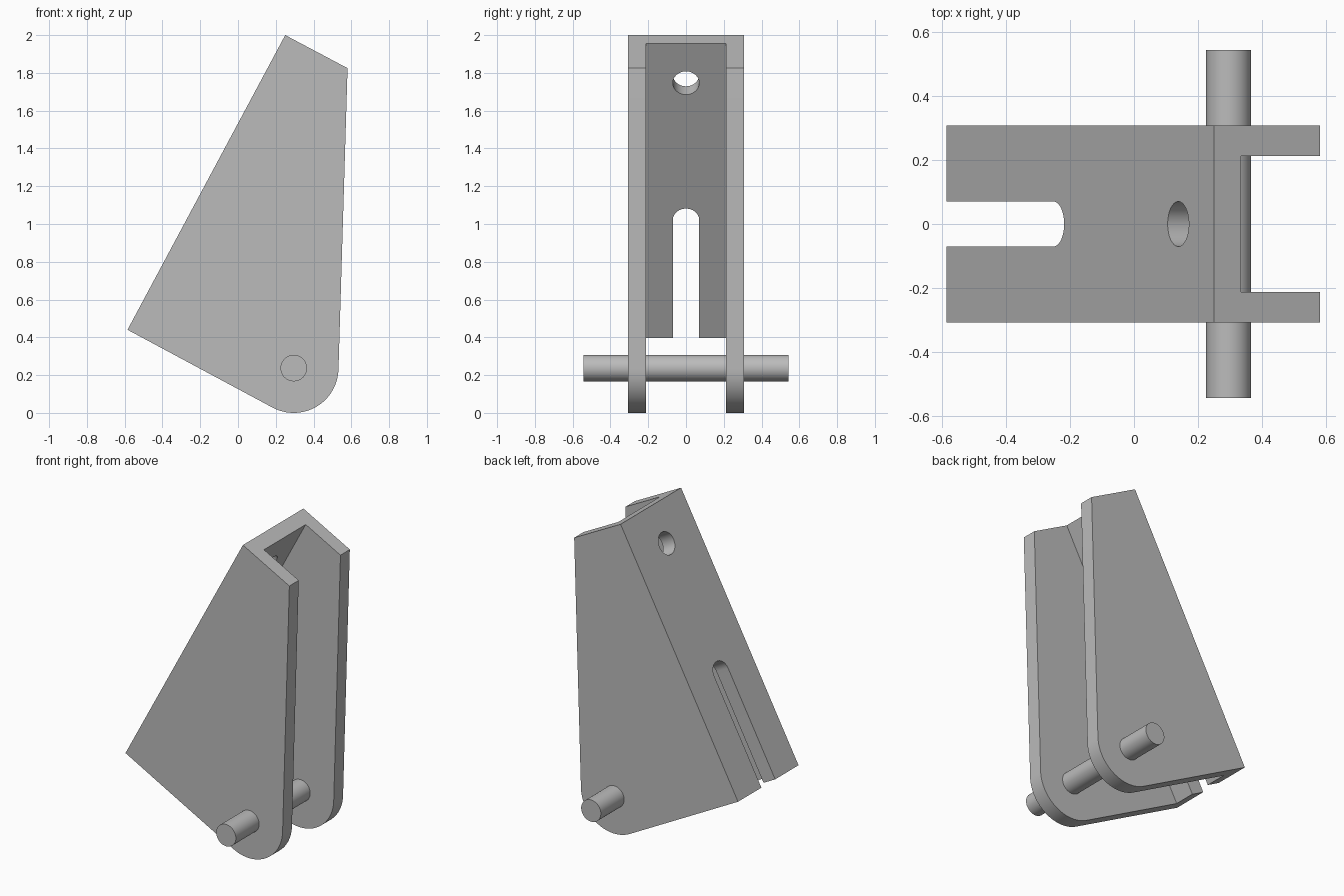
import bpy, bmesh, math
from mathutils import Matrix, Vector

cube = bpy.data.objects.get("Cube")
if cube:
    bpy.data.objects.remove(cube, do_unlink=True)

steel = bpy.data.materials.new("plain_grey")
steel.use_nodes = True
GREY = (0.5, 0.5, 0.5, 1)
steel.diffuse_color = GREY
steel.node_tree.nodes["Principled BSDF"].inputs["Base Color"].default_value = GREY


def arc(cx, cy, r, start, end, steps):
    return [(cx + r * math.cos(start + (end - start) * i / steps),
             cy + r * math.sin(start + (end - start) * i / steps)) for i in range(steps + 1)]


def prism(name, outline, low, high, frame):
    """Extrude a closed outline along the frame's third axis."""
    bm = bmesh.new()
    base = bm.faces.new([bm.verts.new((u, v, low)) for u, v in outline])
    new = bmesh.ops.extrude_face_region(bm, geom=[base])["geom"]
    bmesh.ops.translate(bm, vec=(0, 0, high - low),
                        verts=[g for g in new if isinstance(g, bmesh.types.BMVert)])
    bmesh.ops.transform(bm, matrix=frame, verts=bm.verts)
    bmesh.ops.recalc_face_normals(bm, faces=bm.faces)
    mesh = bpy.data.meshes.new(name)
    bm.to_mesh(mesh)
    bm.free()
    mesh.materials.append(steel)
    obj = bpy.data.objects.new(name, mesh)
    bpy.context.collection.objects.link(obj)
    return obj


def cut(target, cutter):
    cutter.hide_render = True
    mod = target.modifiers.new("cut", "BOOLEAN")
    mod.operation, mod.object, mod.solver = "DIFFERENCE", cutter, "EXACT"
    bpy.context.view_layer.objects.active = target
    bpy.ops.object.modifier_apply(modifier=mod.name)
    bpy.data.objects.remove(cutter, do_unlink=True)


def smooth(obj):
    bpy.ops.object.select_all(action="DESELECT")
    obj.select_set(True)
    bpy.context.view_layer.objects.active = obj
    bpy.ops.object.shade_smooth_by_angle(angle=math.radians(30))


# Main corners of the side profile and the pivot
low, top, tip = Vector((-0.585, 0.44)), Vector((0.25, 2.0)), Vector((0.58, 1.825))
pivot, round_r, hole_r = Vector((0.295, 0.237)), 0.237, 0.07
along = (top - low).normalized()
inward = Vector((along.y, -along.x))

# Side frame: outline in x and z, depth along y
side = Matrix(((1, 0, 0, 0), (0, 0, 1, 0), (0, 1, 0, 0), (0, 0, 0, 1)))
# Sloped back frame: up the slope, across y, into the bracket
slope = Matrix(((along.x, 0, inward.x, low.x), (0, 1, 0, 0),
                (along.y, 0, inward.y, low.y), (0, 0, 0, 1)))

# Channel bracket: solid profile with a rounded foot
to_tip = tip - pivot
foot_end = math.atan2(to_tip.y, to_tip.x) - math.acos(round_r / to_tip.length)
foot_start = math.atan2(-along.y, -along.x)
outline = [tuple(tip), tuple(top), tuple(low)] + arc(*pivot, round_r, foot_start, foot_end, 32)
bracket = prism("channel_bracket", outline, -0.307, 0.307, side)

# Hollow between the two cheeks
cut(bracket, prism("hollow_cutter", [(-1, -0.212), (3, -0.212), (3, 0.212), (-1, 0.212)],
                   0.094, 2, slope))
# Open slot at the lower end of the sloped back
slot = [(-0.2, hole_r), (-0.2, -hole_r)] + arc(0.708, 0, hole_r, -math.pi / 2, math.pi / 2, 24)
cut(bracket, prism("slot_cutter", slot, -0.1, 0.2, slope))
# Round hole near the upper end
cut(bracket, prism("hole_cutter", arc(1.532, 0, hole_r, 0, math.tau, 48)[:-1], -0.1, 0.2, slope))
smooth(bracket)

# Pivot pin through both cheeks
pin = prism("pivot_pin", arc(*pivot, hole_r, 0, math.tau, 48)[:-1], -0.543, 0.543, side)
smooth(pin)
